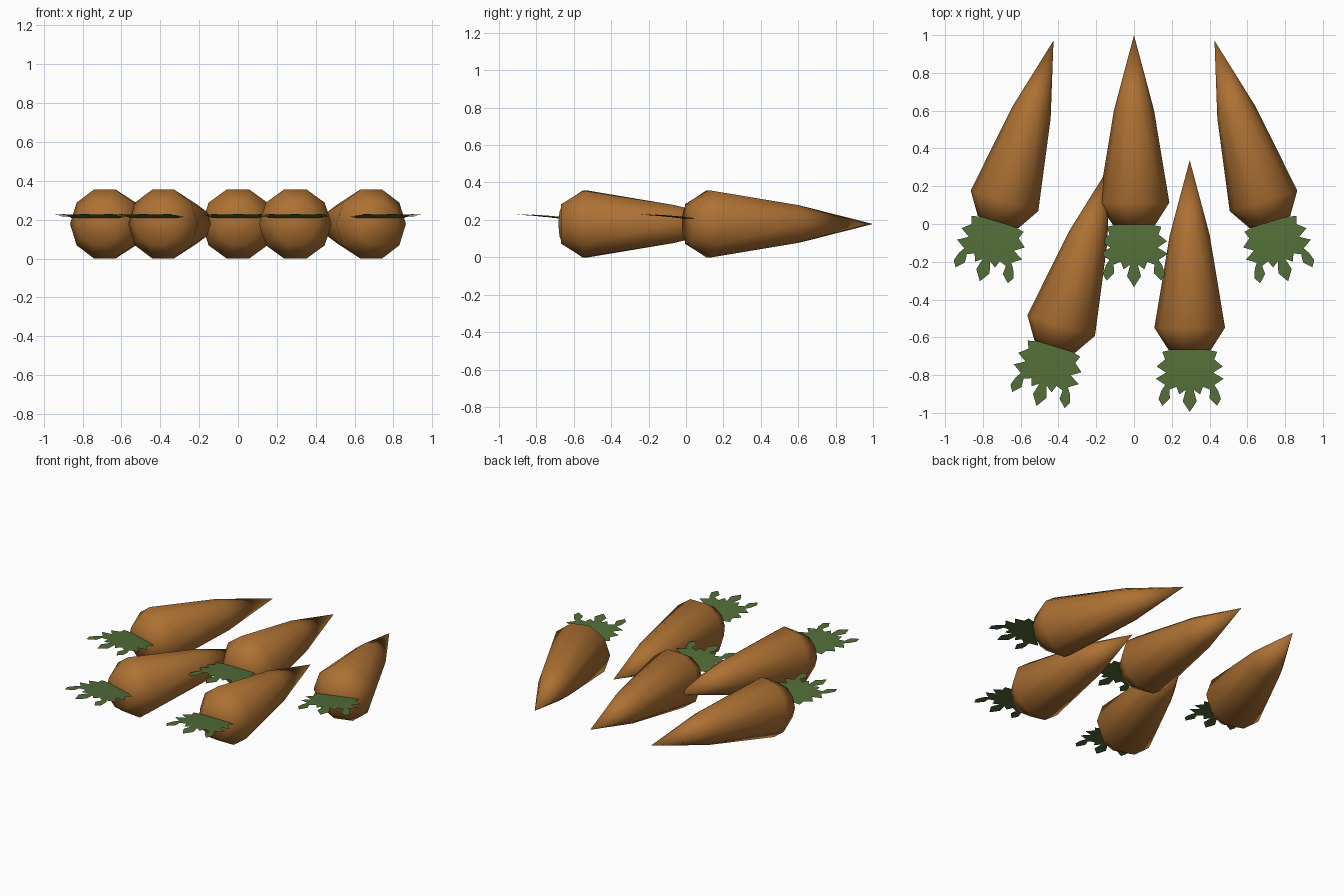
import bpy, bmesh, math

if "Cube" in bpy.data.objects:
    bpy.data.objects.remove(bpy.data.objects["Cube"])

AXIS_Z = 0.178
SIDES = 10
# root profile: distance from crown, radius
PROFILE = [(0.0, 0.112), (0.118, 0.187), (0.607, 0.106)]
LENGTH = 1.005
# half outline of the leaf: sideways, distance in front of the crown
LEAF = [(0.145, 0.01), (0.13, 0.05), (0.175, 0.087), (0.125, 0.12), (0.18, 0.152),
        (0.13, 0.185), (0.15, 0.215), (0.165, 0.26), (0.145, 0.295), (0.105, 0.255),
        (0.108, 0.21), (0.07, 0.195), (0.055, 0.235), (0.02, 0.21), (0.037, 0.272)]


def material(name, rgb):
    m = bpy.data.materials.new(name)
    m.diffuse_color = (*rgb, 1)
    m.use_nodes = True
    m.node_tree.nodes["Principled BSDF"].inputs["Base Color"].default_value = m.diffuse_color
    return m


def finish(bm, name, mat):
    me = bpy.data.meshes.new(name)
    bm.to_mesh(me)
    bm.free()
    me.materials.append(mat)
    return me


def root_mesh(mat):
    # ten-sided lathed root, flat crown, pointed tip, smooth all over
    bm = bmesh.new()
    rings = []
    for y, r in PROFILE:
        rings.append([bm.verts.new((r * math.cos(a), y, r * math.sin(a)))
                      for a in (2 * math.pi * i / SIDES for i in range(SIDES))])
    tip = bm.verts.new((0, LENGTH, 0))
    bm.faces.new(rings[0])
    for i in range(SIDES):
        j = (i + 1) % SIDES
        for a, b in zip(rings, rings[1:]):
            bm.faces.new((a[i], a[j], b[j], b[i]))
        bm.faces.new((rings[-1][i], rings[-1][j], tip))
    bmesh.ops.recalc_face_normals(bm, faces=bm.faces)
    for f in bm.faces:
        f.smooth = True
    return finish(bm, "carrot_root", mat)


def leaf_mesh(mat):
    # jagged mirrored sheet, cut into strips and gently arched
    bm = bmesh.new()
    outline = LEAF + [(0, 0.328)] + [(-x, d) for x, d in reversed(LEAF)]
    outline += [(-0.1, 0.0), (0.1, 0.0)]
    f = bm.faces.new([bm.verts.new((x, -d, 0)) for x, d in outline])
    bmesh.ops.triangulate(bm, faces=[f])
    for d in (0.06, 0.12, 0.19, 0.26):
        bmesh.ops.bisect_plane(bm, geom=bm.verts[:] + bm.edges[:] + bm.faces[:],
                               plane_co=(0, -d, 0), plane_no=(0, 1, 0))
    for v in bm.verts:
        t = -v.co.y / 0.328
        v.co.z = 0.03 + 0.022 * (1 - (1 - t) ** 2)
    for f in bm.faces:
        f.normal_update()
        if f.normal.z < 0:
            f.normal_flip()
        f.smooth = True
    return finish(bm, "carrot_leaf", mat)


orange = material("carrot_orange", (0.42, 0.165, 0.033))
green = material("leaf_green", (0.085, 0.155, 0.04))
root, leaf = root_mesh(orange), leaf_mesh(green)

# crown position and turn of each carrot
PLACES = {
    "left_back": (-0.72, 0.01, -17),
    "middle_back": (0.0, -0.005, 0),
    "right_back": (0.72, 0.01, 17),
    "left_front": (-0.42, -0.65, -17),
    "right_front": (0.295, -0.667, 0),
}
for place, (x, y, turn) in PLACES.items():
    for part, me in (("root", root), ("leaf", leaf)):
        ob = bpy.data.objects.new(f"{place}_carrot_{part}", me)
        ob.location = (x, y, AXIS_Z)
        ob.rotation_euler.z = math.radians(turn)
        bpy.context.collection.objects.link(ob)
